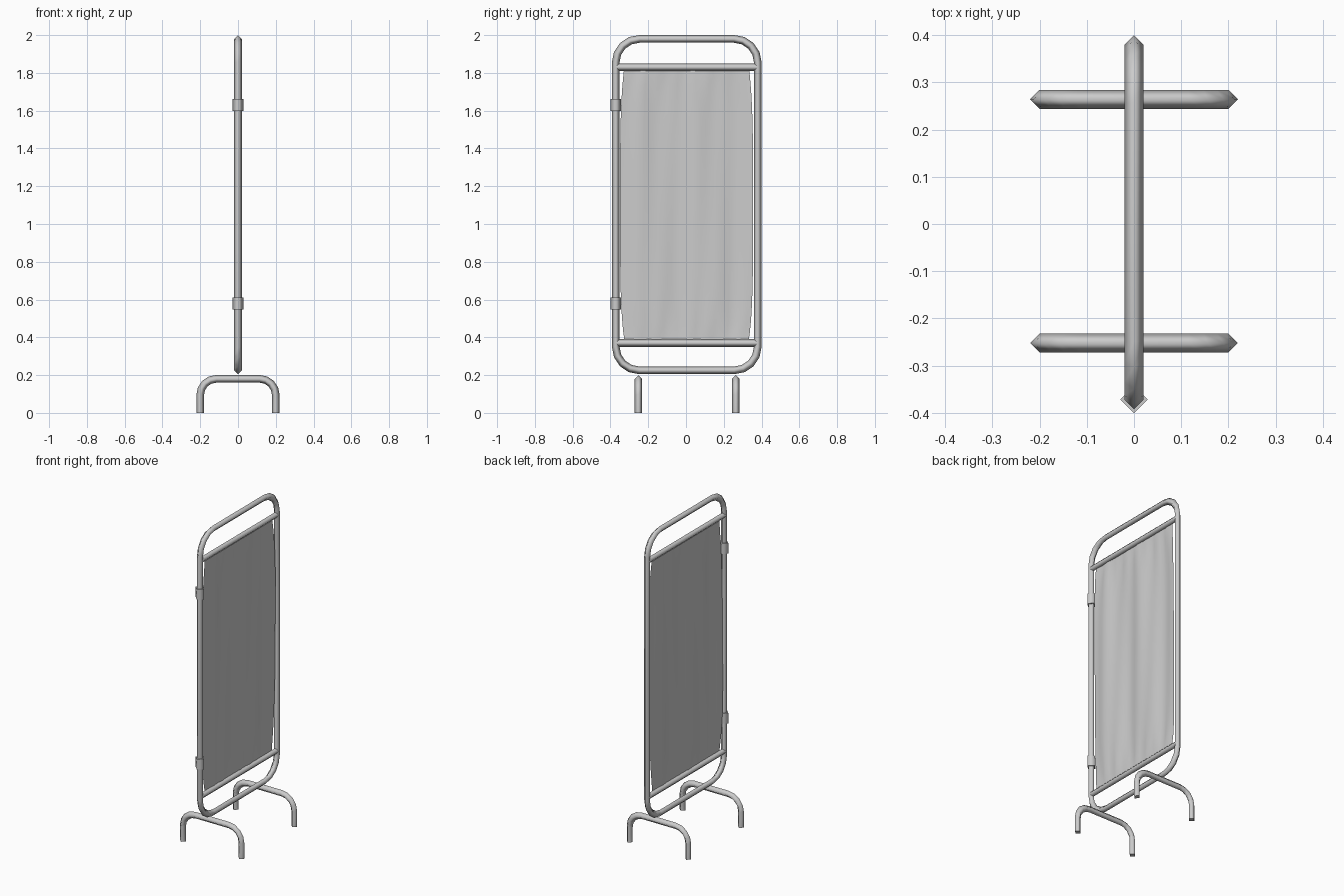
import bpy, bmesh, math
from mathutils import Vector

cube = bpy.data.objects.get("Cube")
if cube:
    bpy.data.objects.remove(cube, do_unlink=True)

grey = bpy.data.materials.new("light_grey")
grey.use_nodes = True
colour = (0.6, 0.6, 0.6, 1)
grey.diffuse_color = colour
grey.node_tree.nodes["Principled BSDF"].inputs["Base Color"].default_value = colour


def finish(name, bm):
    bmesh.ops.recalc_face_normals(bm, faces=bm.faces)
    mesh = bpy.data.meshes.new(name)
    bm.to_mesh(mesh)
    bm.free()
    mesh.materials.append(grey)
    obj = bpy.data.objects.new(name, mesh)
    bpy.context.collection.objects.link(obj)
    return obj


def tube(name, path, normal, radius=0.02, closed=False):
    """Four-sided tube, smooth along its sides, swept along a flat path."""
    path, normal = [Vector(p) for p in path], Vector(normal)
    bm = bmesh.new()
    rings, count = [], len(path)
    for i, p in enumerate(path):
        before = path[i - 1] if closed or i > 0 else None
        after = path[(i + 1) % count] if closed or i < count - 1 else None
        d1 = (p - before).normalized() if before is not None else (after - p).normalized()
        d2 = (after - p).normalized() if after is not None else d1
        tangent = (d1 + d2).normalized()
        side = normal.cross(tangent) / tangent.dot(d1)
        rings.append([bm.verts.new(p + radius * v)
                      for v in (side, normal, -side, -normal)])
    for i in range(count if closed else count - 1):
        a, b = rings[i], rings[(i + 1) % count]
        for j in range(4):
            k = (j + 1) % 4
            bm.faces.new((a[j], a[k], b[k], b[j])).smooth = True
    if not closed:
        for ring in (rings[0], rings[-1]):
            cap = bm.faces.new(ring)
            for edge in cap.edges:
                edge.smooth = False
    return finish(name, bm)


def arc(cu, cv, radius, start, steps):
    """Quarter circle as (u, v) pairs, anticlockwise from start degrees."""
    angles = [math.radians(start + 90 * i / steps) for i in range(steps + 1)]
    return [(cu + radius * math.cos(a), cv + radius * math.sin(a)) for a in angles]


# Rounded outer frame
MID, HALF, LOW, HIGH, BEND = 0.004, 0.376, 0.225, 1.98, 0.125
corners = [(1, HIGH - BEND, 0), (-1, HIGH - BEND, 90),
           (-1, LOW + BEND, 180), (1, LOW + BEND, 270)]
outline = []
for sign, z, start in corners:
    outline += arc(MID + sign * (HALF - BEND), z, BEND, start, 4)
tube("outer_frame", [(0, y, z) for y, z in outline], (1, 0, 0), closed=True)

# Rails that hold the fabric
for name, z in (("upper_rail", 1.83), ("lower_rail", 0.37)):
    tube(name, [(0, MID - HALF, z), (0, MID + HALF, z)], (1, 0, 0))

# Hinge sleeves on the front upright
for name, z in (("upper_hinge", 1.63), ("lower_hinge", 0.58)):
    tube(name, [(0, MID - HALF, z - 0.032), (0, MID - HALF, z + 0.032)],
         (1, 0, 0), radius=0.029)

# Arched feet
for name, y in (("front_foot", -0.252), ("back_foot", 0.264)):
    arch = [(0.2, 0)] + arc(0.115, 0.095, 0.085, 0, 4)
    arch += arc(-0.115, 0.095, 0.085, 90, 4) + [(-0.2, 0)]
    tube(name, [(x, y, z) for x, z in arch], (0, 1, 0))

# Fabric panel with soft folds, a little narrower at its ends
bm = bmesh.new()
COLS, ROWS = 28, 32
bmesh.ops.create_grid(bm, x_segments=COLS, y_segments=ROWS, size=1)
for v in bm.verts:
    u, w = v.co.x, v.co.y
    y = 0.003 + u * (0.352 - 0.022 * w ** 4)
    z = 1.1 + 0.73 * w
    if w < 0:
        z += 0.02 * u ** 4 * w ** 8
    slack = 1 - w ** 8
    fold = 0.006 * math.sin(7 * u + 0.8 * w) + 0.003 * math.sin(15 * u - w)
    gather = 0.005 * math.sin(24 * u) * abs(w) ** 5
    v.co = (slack * fold + gather * (1 - w ** 16), y, z)
for face in bm.faces:
    face.smooth = True
finish("fabric_panel", bm)
